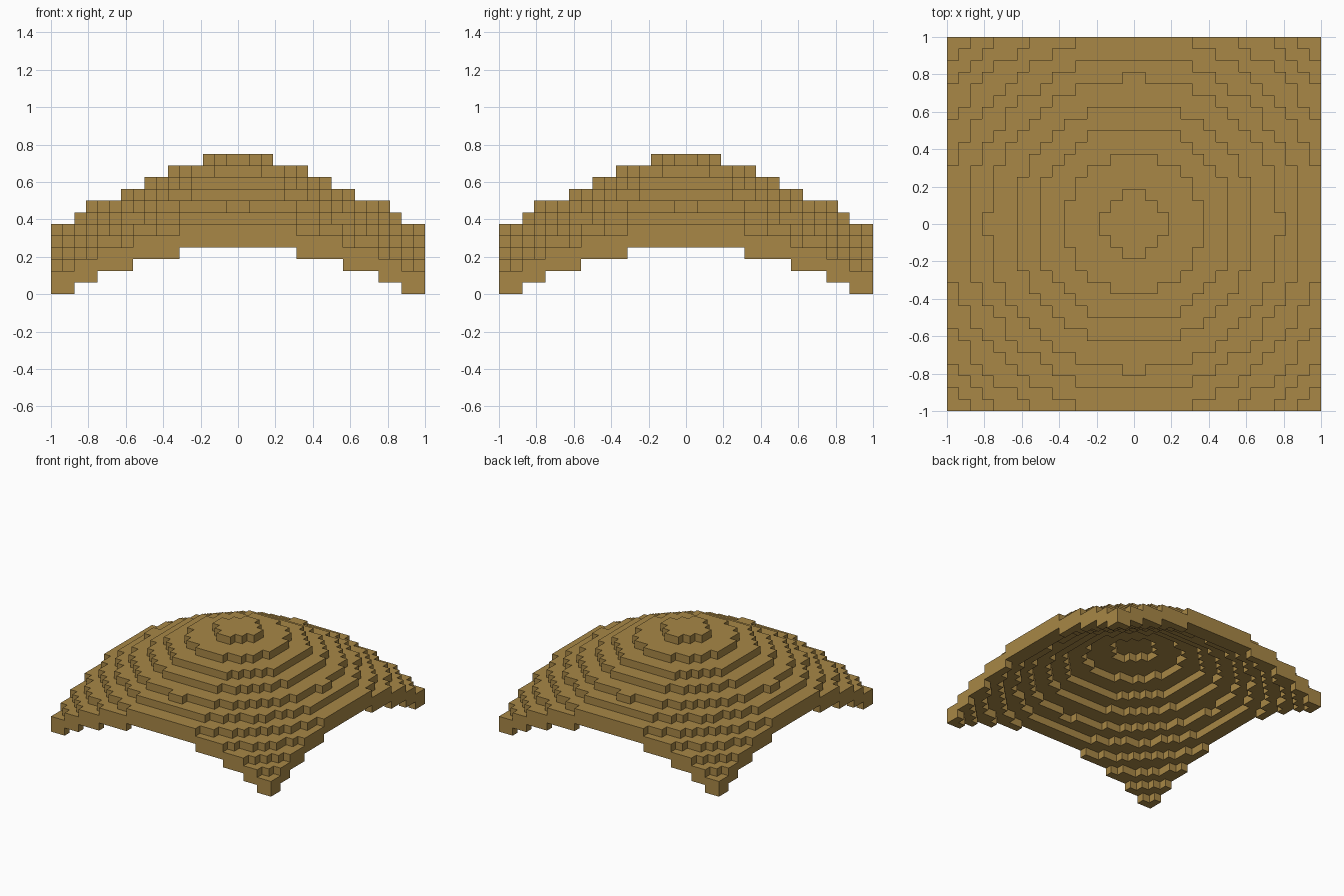
import bpy
import bmesh
from mathutils import Vector

if "Cube" in bpy.data.objects:
    bpy.data.objects.remove(bpy.data.objects["Cube"], do_unlink=True)

CELL = 1 / 16      # block size
HALF = 16          # blocks from the centre to each edge
THICK = 2          # shell thickness in blocks
# Squared radius (in blocks) of each terrace, from the top one down
TERRACES = [7.5, 34.5, 70, 106, 157.5, 203.5, 263, 316.5, 380, 435]
TOP = 12


def height(i, j):
    """Height of a column: drops one block for every terrace ring outside."""
    r2 = (i + 0.5) ** 2 + (j + 0.5) ** 2
    return TOP - sum(r2 > t for t in TERRACES)


# Blocks that make up the arched shell
blocks = set()
for i in range(-HALF, HALF):
    for j in range(-HALF, HALF):
        h = height(i, j)
        for k in range(h - THICK, h):
            blocks.add((i, j, k))

# Exposed block sides become faces
bm = bmesh.new()
verts = {}


def corner(p):
    key = tuple(round(c) for c in p)
    if key not in verts:
        verts[key] = bm.verts.new(Vector(key) * CELL)
    return verts[key]


for b in sorted(blocks):
    for axis in range(3):
        for side in (0, 1):
            near = list(b)
            near[axis] += 1 if side else -1
            if tuple(near) in blocks:
                continue
            u, v = (axis + 1) % 3, (axis + 2) % 3
            quad = []
            for du, dv in ((0, 0), (1, 0), (1, 1), (0, 1)):
                p = list(b)
                p[axis] += side
                p[u] += du
                p[v] += dv
                quad.append(corner(p))
            bm.faces.new(quad if side else quad[::-1])

mesh = bpy.data.meshes.new("stepped_dome_roof")
bm.to_mesh(mesh)
bm.free()

# Single tan colour
tan = bpy.data.materials.new("ochre_tan")
tan.use_nodes = True
color = (0.392, 0.243, 0.061, 1)
tan.diffuse_color = color
bsdf = next(n for n in tan.node_tree.nodes if n.type == "BSDF_PRINCIPLED")
bsdf.inputs["Base Color"].default_value = color
bsdf.inputs["Roughness"].default_value = 0.9
mesh.materials.append(tan)

roof = bpy.data.objects.new("stepped_dome_roof", mesh)
bpy.context.collection.objects.link(roof)
